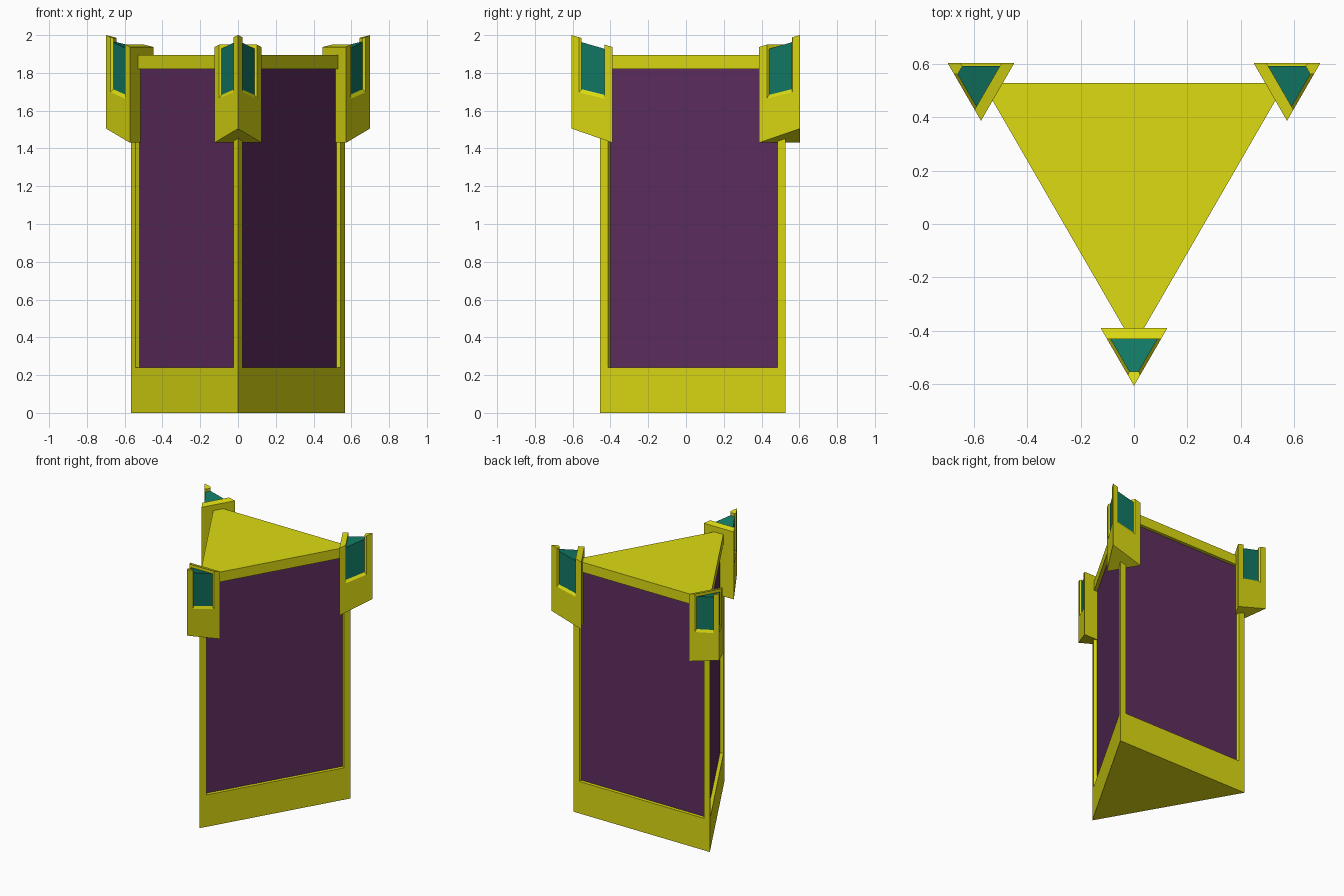
import bpy, bmesh, math
from mathutils import Vector

if "Cube" in bpy.data.objects:
    bpy.data.objects.remove(bpy.data.objects["Cube"])

CY = 0.2            # centre of the triangular plan
TIP = 0.806         # distance of each turret's outer corner from that centre
S3 = math.sqrt(3)


def material(name, rgb):
    m = bpy.data.materials.new(name)
    m.diffuse_color = (*rgb, 1)
    m.use_nodes = True
    m.node_tree.nodes["Principled BSDF"].inputs["Base Color"].default_value = m.diffuse_color
    return m


yellow = material("yellow", (0.72, 0.71, 0.006))
purple = material("purple", (0.115, 0.027, 0.117))
teal = material("teal", (0.006, 0.19, 0.13))


def finish(name, bm, *mats):
    bmesh.ops.recalc_face_normals(bm, faces=bm.faces)
    me = bpy.data.meshes.new(name)
    bm.to_mesh(me)
    bm.free()
    for m in mats:
        me.materials.append(m)
    ob = bpy.data.objects.new(name, me)
    bpy.context.collection.objects.link(ob)
    return ob


def loft(name, rings, mat):
    """Closed solid through rings of equal point count."""
    bm = bmesh.new()
    vs = [[bm.verts.new(p) for p in r] for r in rings]
    n = len(vs[0])
    for a, b in zip(vs, vs[1:]):
        for i in range(n):
            j = (i + 1) % n
            bm.faces.new((a[i], a[j], b[j], b[i]))
    bm.faces.new(vs[0][::-1])
    bm.faces.new(vs[-1])
    return finish(name, bm, mat)


# Tower body with a recessed panel in each side
def tower_body():
    bm = bmesh.new()
    r, h = 0.655, 1.895
    corners = [(r * math.cos(math.radians(a)), CY + r * math.sin(math.radians(a)))
               for a in (-90, 30, 150)]
    lo = [bm.verts.new((x, y, 0)) for x, y in corners]
    hi = [bm.verts.new((x, y, h)) for x, y in corners]
    bm.faces.new(lo[::-1])
    bm.faces.new(hi)
    sides = [bm.faces.new((lo[i], lo[(i + 1) % 3], hi[(i + 1) % 3], hi[i]))
             for i in range(3)]
    bm.normal_update()
    bmesh.ops.inset_individual(bm, faces=sides, thickness=0.07, depth=0)
    for f in sides:
        for v in f.verts:
            v.co.z = 0.24 if v.co.z < 1 else 1.82
    bm.normal_update()
    panels = bmesh.ops.extrude_discrete_faces(bm, faces=sides)["faces"]
    for f in panels:
        f.normal_update()
        n = f.normal.copy()
        if n.dot(f.calc_center_median() - Vector((0, CY, 1.03))) < 0:
            n.negate()
        bmesh.ops.translate(bm, verts=list(f.verts), vec=n * -0.025)
        f.material_index = 1
    finish("tower_body", bm, yellow, purple)


tower_body()


# Corner turrets: u runs inward from the outer corner, w runs sideways
def bottom(u): return 1.505 - 0.345 * u
def sill(u): return 1.707 - 0.25 * u
def top(u): return 2.0 - 0.29 * u


def turret(label, angle):
    a = math.radians(angle)
    d = Vector((math.cos(a), math.sin(a)))
    side = Vector((-d.y, d.x))

    def ring(profile, zf):
        pts = []
        for u, w in profile:
            p = d * (TIP - u) + side * w
            pts.append((p.x, CY + p.y, zf(u)))
        return pts

    def sym(half):
        return half + [(u, -w) for u, w in reversed(half) if w > 0]

    depth = 0.2165
    inset = 0.013
    outer = sym([(0, 0), (depth, depth / S3)])
    inner = sym([(inset * S3, 0), (depth, depth / S3 - inset)])
    # solid foot with a sloping window sill
    loft("turret_base_" + label,
         [ring(outer, bottom), ring(outer, sill),
          ring(inner, lambda u: sill(u) + 0.02)], yellow)
    # wall against the tower
    wall = sym([(0.175, 0.175 / S3), (depth, depth / S3)])
    loft("turret_wall_" + label, [ring(wall, sill), ring(wall, top)], yellow)
    # outer corner post
    post = sym([(0, 0), (0.04, 0.04 / S3), (0.054, 0.054 / S3 - inset)])
    loft("turret_post_" + label, [ring(post, sill), ring(post, top)], yellow)
    # glazed core
    core = sym([(0.052, 0.052 / S3 - inset), (0.176, 0.176 / S3 - inset)])
    loft("turret_glass_" + label,
         [ring(core, sill), ring(core, lambda u: 1.978 - 0.29 * u)], teal)


for label, angle in (("front", -90), ("right", 30), ("left", 150)):
    turret(label, angle)
